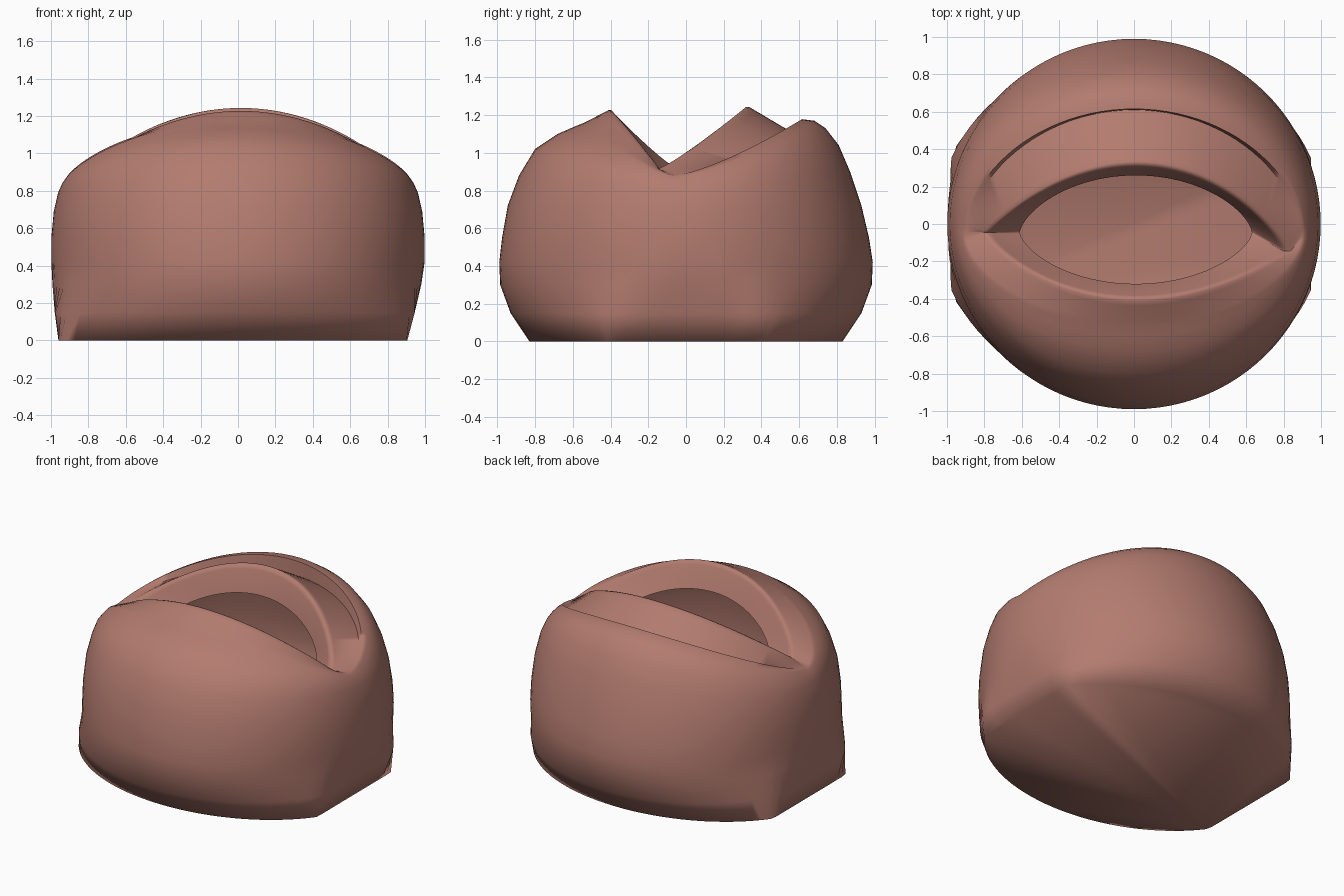
import bpy, bmesh, math

if "Cube" in bpy.data.objects:
    bpy.data.objects.remove(bpy.data.objects["Cube"])

N = 96  # points around each ring


def ring(bm, a, zc, back, front, yc=0.0, p=1.0, pz=1.0, xo=0.0, tilt=0.0, lim=None):
    """Closed ring: half width a, corner height zc, (y, z) at the back and front middle.
    lim cuts the ring flat at a left and right x."""
    verts = []
    for i in range(N):
        t = 2 * math.pi * i / N
        c, s = math.cos(t), math.sin(t)
        y, z = back if s >= 0 else front
        k = abs(s)
        x = a * c + xo
        if lim:
            x = max(lim[0], min(lim[1], x))
        verts.append(bm.verts.new((x,
                                   yc + tilt * c * (1 - k) + (y - yc) * k ** p,
                                   zc + (z - zc) * k ** pz)))
    return verts


bm = bmesh.new()
rings = [
    # outer body, bottom to shoulder; the base has flattened ends
    ring(bm, 1.07, 0, (.83, 0), (-.83, 0), xo=-.025, lim=(-.96, .905)),
    ring(bm, 1.04, .15, (.93, .15), (-.93, .15), xo=-.015, lim=(-.98, .945)),
    ring(bm, 1.00, .30, (.985, .30), (-.985, .30), xo=-.005, lim=(-.992, .98)),
    ring(bm, .998, .42, (.99, .42), (-.99, .42)),
    ring(bm, .998, .55, (.97, .55), (-.975, .55)),
    ring(bm, .985, .69, (.93, .72), (-.945, .72)),
    ring(bm, .962, .79, (.87, .90), (-.885, .88), pz=1.3),
    ring(bm, .942, .835, (.81, 1.04), (-.80, 1.02), yc=-.02, pz=1.4),
    # top fold above the upper lid
    ring(bm, .925, .86, (.74, 1.13), (-.68, 1.10), yc=-.03, pz=1.5),
    ring(bm, .915, .872, (.68, 1.17), (-.60, 1.135), yc=-.05, p=1.05, pz=1.5),
    ring(bm, .905, .880, (.615, 1.178), (-.55, 1.155), yc=-.06, p=1.1, pz=1.5),
    # crease under the fold
    ring(bm, .895, .883, (.61, 1.08), (-.52, 1.17), yc=-.07, p=1.15, pz=1.5),
    # lid rims
    ring(bm, .825, .912, (.365, 1.225), (-.435, 1.213), yc=-.095, p=1.7, pz=1.8, xo=.015, tilt=-.05),
    ring(bm, .805, .917, (.335, 1.243), (-.41, 1.227), yc=-.095, p=1.7, pz=1.8, xo=.015, tilt=-.05),
    ring(bm, .790, .915, (.318, 1.243), (-.395, 1.225), yc=-.095, p=1.7, pz=1.8, xo=.015, tilt=-.05),
    ring(bm, .770, .90, (.303, 1.215), (-.382, 1.205), yc=-.09, p=1.65, pz=1.8, xo=.012, tilt=-.045),
    # edge of the opening
    ring(bm, .62, .81, (.26, 1.06), (-.32, 1.06), yc=-.045, p=1.3, pz=1.5, xo=.01),
]
for lo, hi in zip(rings, rings[1:]):
    for i in range(N):
        j = (i + 1) % N
        bm.faces.new((lo[i], lo[j], hi[j], hi[i]))
bm.faces.new(rings[0][::-1])  # flat base

mesh = bpy.data.meshes.new("eyelid_shell")
bm.to_mesh(mesh)
bm.free()
shell = bpy.data.objects.new("eyelid_shell", mesh)
bpy.context.collection.objects.link(shell)

# single clay colour
mat = bpy.data.materials.new("clay_red")
mat.diffuse_color = (.45, .20, .16, 1)
mat.use_nodes = True
mat.node_tree.nodes["Principled BSDF"].inputs["Base Color"].default_value = mat.diffuse_color
mesh.materials.append(mat)

bpy.context.view_layer.objects.active = shell
shell.select_set(True)
bpy.ops.object.shade_smooth_by_angle(angle=math.radians(85))
